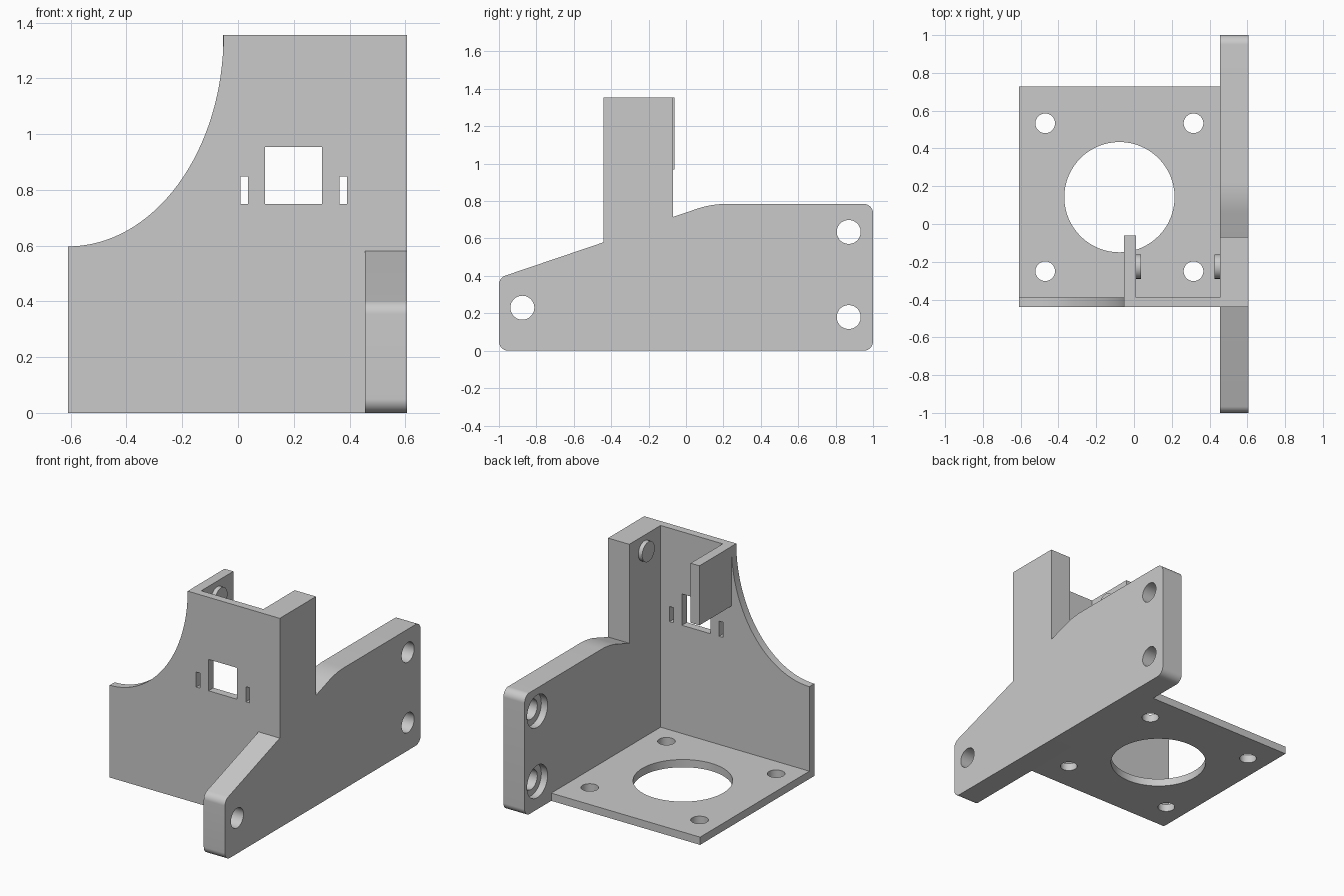
import bpy, bmesh, math
from mathutils import Vector

cube = bpy.data.objects.get("Cube")
if cube:
    bpy.data.objects.remove(cube, do_unlink=True)

grey = bpy.data.materials.new("plain grey")
grey.use_nodes = True
COLOUR = (0.59, 0.59, 0.59, 1)
grey.diffuse_color = COLOUR
grey.node_tree.nodes["Principled BSDF"].inputs["Base Color"].default_value = COLOUR

PLACE = {"x": lambda u, v, w: (w, u, v),
         "y": lambda u, v, w: (u, w, v),
         "z": lambda u, v, w: (u, v, w)}
parts = []


def solid(name, axis, walls):
    """Build a plate from walls: the first is the outside, the rest are holes.
    Each wall is a list of (outline, position along axis) rings."""
    place = PLACE[axis]
    bm = bmesh.new()
    caps = [], []
    for wall in walls:
        rings = [[bm.verts.new(place(u, v, w)) for u, v in outline]
                 for outline, w in wall]
        for r0, r1 in zip(rings, rings[1:]):
            for i in range(len(r0)):
                bm.faces.new((r0[i - 1], r0[i], r1[i], r1[i - 1]))
        for cap, ring in zip(caps, (rings[0], rings[-1])):
            cap.extend(bm.edges.get((ring[i - 1], ring[i])) for i in range(len(ring)))
    for cap in caps:
        bmesh.ops.triangle_fill(bm, edges=cap, use_beauty=True, normal=place(0, 0, 1))
    bmesh.ops.recalc_face_normals(bm, faces=bm.faces)
    mesh = bpy.data.meshes.new(name)
    bm.to_mesh(mesh)
    bm.free()
    mesh.materials.append(grey)
    obj = bpy.data.objects.new(name, mesh)
    bpy.context.collection.objects.link(obj)
    parts.append(obj)


def prism(name, axis, lo, hi, outline, holes=()):
    """Extrude an outline with straight holes from lo to hi."""
    solid(name, axis, [[(o, lo), (o, hi)] for o in (outline, *holes)])


def rect(u0, u1, v0, v1):
    return [(u0, v0), (u1, v0), (u1, v1), (u0, v1)]


def circle(u, v, r, n=48):
    return [(u + r * math.cos(math.tau * i / n), v + r * math.sin(math.tau * i / n))
            for i in range(n)]


def rounded(corners, steps=10):
    """Outline from (u, v, radius) corners, each rounded by its radius."""
    pts = []
    for i, (u, v, r) in enumerate(corners):
        if not r:
            pts.append((u, v))
            continue
        p = Vector((u, v))
        a = (Vector(corners[i - 1][:2]) - p).normalized()
        b = (Vector(corners[(i + 1) % len(corners)][:2]) - p).normalized()
        half = math.acos(a.dot(b)) / 2
        centre = p + (a + b).normalized() * (r / math.sin(half))
        start = p + a * (r / math.tan(half)) - centre
        end = p + b * (r / math.tan(half)) - centre
        for k in range(steps + 1):
            q = centre + start.lerp(end, k / steps).normalized() * r
            pts.append((q.x, q.y))
    return pts


LEFT, RIGHT, WALL = -0.61, 0.607, 0.455   # x limits, inner face of side wall
FRONT, INNER = -0.44, -0.39               # y limits of front plate
TOP = 1.355

# Side wall with the upright column and three counterbored screw holes
profile = rounded([
    (-1, 0, 0.05), (1, 0, 0.05), (1, 0.785, 0.05), (0.136, 0.785, 0.5),
    (-0.07, 0.715, 0), (-0.07, TOP, 0), (FRONT, TOP, 0),
    (FRONT, 0.58, 0), (-1, 0.39, 0.05)])
SEAT = WALL + 0.045
side_walls = [[(profile, WALL), (profile, RIGHT)]]
for y, z in [(-0.875, 0.23), (0.87, 0.635), (0.87, 0.18)]:
    bore, hole = circle(y, z, 0.105), circle(y, z, 0.064)
    side_walls.append([(bore, WALL), (bore, SEAT), (hole, SEAT), (hole, RIGHT)])
solid("side_wall", "x", side_walls)

# Front plate with a sweeping concave corner, a window and two slots
sweep = [(LEFT + 0.558 * math.cos(t), TOP - 0.758 * math.sin(t))
         for t in (math.pi / 2 * i / 32 for i in range(33))]
prism("front_plate", "y", FRONT, INNER,
      [(LEFT, 0), (WALL, 0), (WALL, TOP)] + sweep,
      [rect(0.097, 0.302, 0.75, 0.953),
       rect(0.009, 0.036, 0.75, 0.848),
       rect(0.364, 0.391, 0.75, 0.848)])

# Base plate with a large round opening and four mounting holes
prism("base_plate", "z", 0, 0.05, rect(LEFT, WALL, INNER, 0.727),
      [circle(-0.077, 0.142, 0.292, 64)]
      + [circle(x, y, 0.052) for x in (-0.47, 0.315) for y in (-0.25, 0.533)])

# Hanging tab, with facing pins on the tab and the column
prism("tab", "x", -0.053, 0.01, rect(INNER, -0.062, 0.97, TOP))
pin = circle(-0.226, 1.255, 0.064)
prism("tab_pin", "x", 0.01, 0.038, pin)
prism("column_pin", "x", 0.427, WALL, pin)

# Smooth the round surfaces and keep the edges crisp
bpy.ops.object.select_all(action="DESELECT")
for part in parts:
    part.select_set(True)
bpy.context.view_layer.objects.active = parts[0]
bpy.ops.object.shade_smooth_by_angle(angle=math.radians(30))
